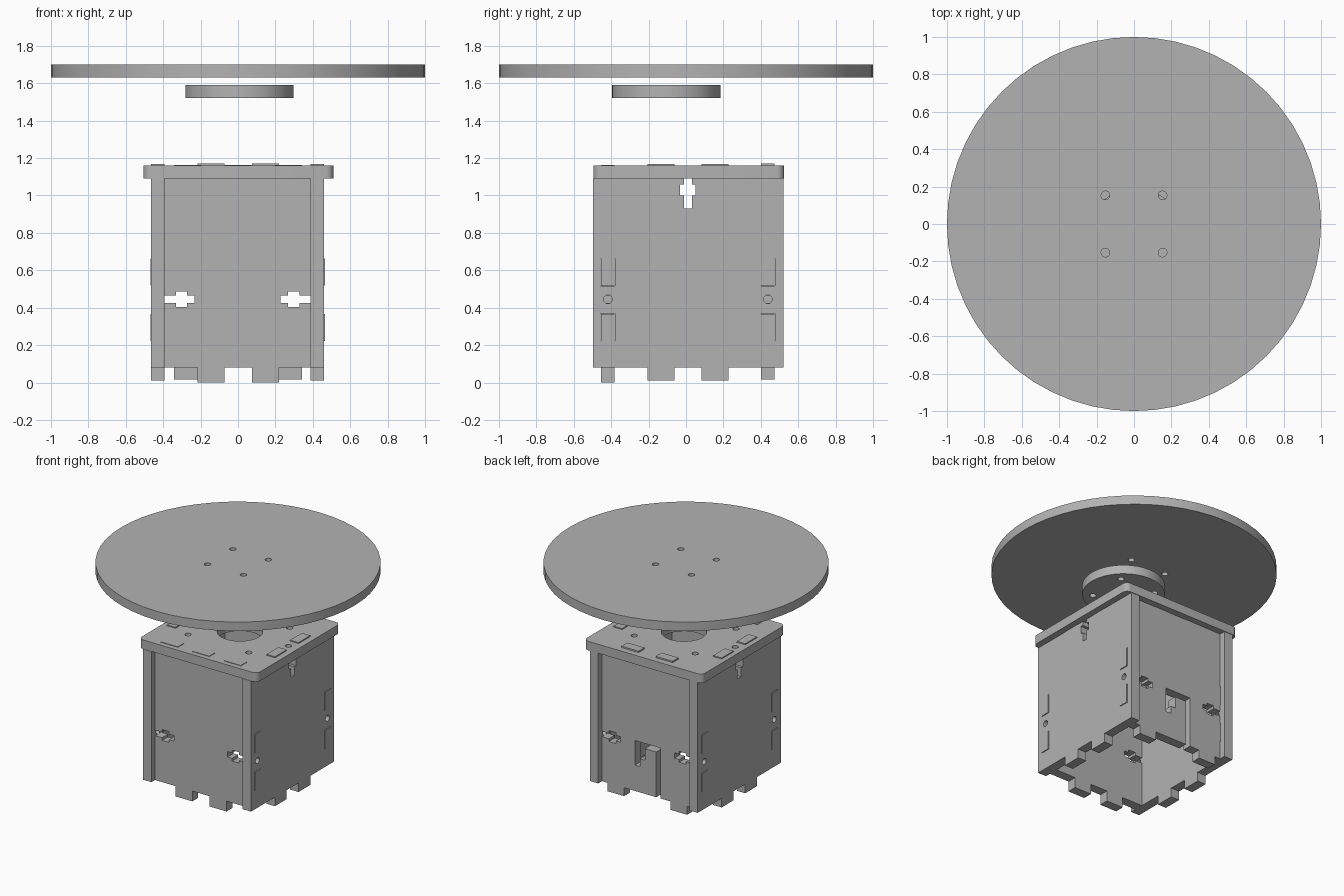
import bpy
import math
from mathutils import Matrix, Vector

cube = bpy.data.objects.get("Cube")
if cube:
    bpy.data.objects.remove(cube, do_unlink=True)

grey = bpy.data.materials.new("plain grey")
grey.use_nodes = True
GREY = (0.45, 0.45, 0.45, 1)
grey.diffuse_color = GREY
grey.node_tree.nodes["Principled BSDF"].inputs["Base Color"].default_value = GREY

THICK = 0.072
TAB = 0.072            # half width of a finger tab
FLAT = Matrix.Identity(3)
FACING_Y = Matrix(((1, 0, 0), (0, 0, -1), (0, 1, 0)))
FACING_X = Matrix(((0, 0, 1), (1, 0, 0), (0, 1, 0)))


def circle(cx, cy, r, n=20):
    return [(cx + r * math.cos(math.tau * i / n), cy + r * math.sin(math.tau * i / n))
            for i in range(n)]


def rect(cx, cy, hw, hh):
    return [(cx - hw, cy - hh), (cx + hw, cy - hh), (cx + hw, cy + hh), (cx - hw, cy + hh)]


def rounded_rect(x0, x1, y0, y1, r, n=6):
    pts = []
    for i, (cx, cy) in enumerate(rect((x0 + x1) / 2, (y0 + y1) / 2,
                                      (x1 - x0) / 2 - r, (y1 - y0) / 2 - r)):
        for k in range(n + 1):
            a = math.pi + (i + k / n) * math.pi / 2
            pts.append((cx + r * math.cos(a), cy + r * math.sin(a)))
    return pts


def tab(length):
    """Finger standing out from a panel edge."""
    return [(-TAB, 0), (-TAB, length), (TAB, length), (TAB, 0)]


def t_slot(nut):
    """Bolt slot with a captive nut pocket, cut into a panel edge."""
    half = [(-.021, 0), (-.021, -nut), (-.042, -nut), (-.042, -nut - .06),
            (-.021, -nut - .06), (-.021, -.16)]
    return half + [(-u, v) for u, v in reversed(half)]


def panel_outline(x0, x1, y0, y1, bottom=(), right=(), top=(), left=()):
    """Rectangle whose edges carry (position, profile) features."""
    pts = []
    sides = ((bottom, x0, y0, 1, 0), (right, x1, y0, 0, 1),
             (top, x1, y1, -1, 0), (left, x0, y1, 0, -1))
    for features, sx, sy, dx, dy in sides:
        pts.append((sx, sy))
        for pos, profile in sorted(features, key=lambda f: f[0] * (dx + dy)):
            bx, by = (pos, sy) if dx else (sx, pos)
            pts += [(bx + u * dx + v * dy, by + u * dy - v * dx) for u, v in profile]
    return pts


def sheet(name, loops, turn, location, thick=THICK):
    """Extrude an outline with holes into a flat part."""
    curve = bpy.data.curves.new(name, 'CURVE')
    curve.dimensions = '2D'
    curve.fill_mode = 'BOTH'
    curve.extrude = thick / 2
    for loop in loops:
        spline = curve.splines.new('POLY')
        spline.points.add(len(loop) - 1)
        for p, (x, y) in zip(spline.points, loop):
            p.co = (x, y, 0, 1)
        spline.use_cyclic_u = True
    obj = bpy.data.objects.new(name, curve)
    bpy.context.collection.objects.link(obj)
    bpy.ops.object.select_all(action='DESELECT')
    obj.select_set(True)
    bpy.context.view_layer.objects.active = obj
    bpy.ops.object.convert(target='MESH')
    obj = bpy.context.view_layer.objects.active
    bpy.ops.object.mode_set(mode='EDIT')
    bpy.ops.mesh.select_all(action='SELECT')
    bpy.ops.mesh.remove_doubles(threshold=0.0001)
    bpy.ops.mesh.normals_make_consistent(inside=False)
    bpy.ops.object.mode_set(mode='OBJECT')
    obj.data.transform(Matrix.Translation(Vector(location)) @ turn.to_4x4())
    obj.data.materials.clear()
    obj.data.materials.append(grey)
    bpy.ops.object.shade_smooth_by_angle(angle=math.radians(30))
    return obj


FRONT_Y, BACK_Y = -0.418, 0.438
LEFT_X, RIGHT_X = 0.424, -0.428
LOW, HIGH = 0.08, 1.09
MID_Y = 0.01
SIDE_TABS_Z = (0.295, 0.59)
SIDE_TABS_Y = (-0.133, 0.155)
BOLT_Z = 0.445
PAIR, WIDE = (-0.145, 0.147), (-0.27, 0.27)
TRIO = (-0.27, 0, 0.27)

# Turntable disc and the smaller hub disc below it
corners = [(sx, sy) for sx in (-1, 1) for sy in (-1, 1)]
bolts = [circle(.153 * sx, .153 * sy, .023) for sx, sy in corners]
sheet("turntable_disc", [circle(0, 0, 1, 56)] + bolts, FLAT, (0, 0, 1.665), .07)
sheet("hub_disc", [circle(0, 0, .29, 48)] + bolts, FLAT, (.008, -.105, 1.555), .07)

# Top plate with motor opening, bolt holes and slots for the tabs
G = 0.002
slots = [rect(x, FRONT_Y, TAB + G, THICK / 2 + G) for x in TRIO]
slots += [rect(x, BACK_Y, TAB + G, THICK / 2 + G) for x in PAIR]
slots += [rect(x, y, THICK / 2 + G, TAB + G) for x in (LEFT_X, RIGHT_X) for y in SIDE_TABS_Y]
holes = [circle(.01, MID_Y, .16, 40)]
holes += [circle(.26 * sx, MID_Y + .25 * sy, .023) for sx, sy in corners]
holes += [circle(x, MID_Y, .023) for x in (LEFT_X, RIGHT_X)]
sheet("top_plate", [rounded_rect(-.505, .51, -.495, .525, .04)] + slots + holes,
      FLAT, (0, 0, 1.125), .07)

# Side panels
outline = panel_outline(
    -.498, .52, LOW, HIGH,
    bottom=[(y, tab(.07)) for y in SIDE_TABS_Y],
    top=[(y, tab(.077)) for y in SIDE_TABS_Y] + [(MID_Y, t_slot(.03))])
side_holes = [rect(y, z, THICK / 2 + G, TAB + G) for y in (FRONT_Y, BACK_Y) for z in SIDE_TABS_Z]
side_holes += [circle(y, BOLT_Z, .023) for y in (FRONT_Y, BACK_Y)]
for name, x in (("left_panel", LEFT_X), ("right_panel", RIGHT_X)):
    sheet(name, [outline] + side_holes, FACING_X, (x, 0, 0))

# Front and back panels share the side joints
joints = [(z, tab(.077)) for z in SIDE_TABS_Z] + [(BOLT_Z, t_slot(.06))]
sheet("front_panel", [panel_outline(
    -.392, .388, LOW, HIGH, right=joints, left=joints,
    bottom=[(x, tab(.08)) for x in PAIR],
    top=[(x, tab(.073)) for x in TRIO])], FACING_Y, (0, FRONT_Y, 0))

# Back panel has a hooked cable opening reaching the lower edge
cable_hook = [(-.115, 0), (-.115, -.39), (.105, -.39), (.105, -.2), (.06, -.2),
              (.06, -.26), (.02, -.26), (.02, -.35), (-.077, -.35), (-.077, 0)]
sheet("back_panel", [panel_outline(
    -.392, .388, LOW, HIGH, right=joints, left=joints,
    bottom=[(x, tab(.065)) for x in WIDE] + [(0, cable_hook)],
    top=[(x, tab(.08)) for x in PAIR])], FACING_Y, (0, BACK_Y, 0))
